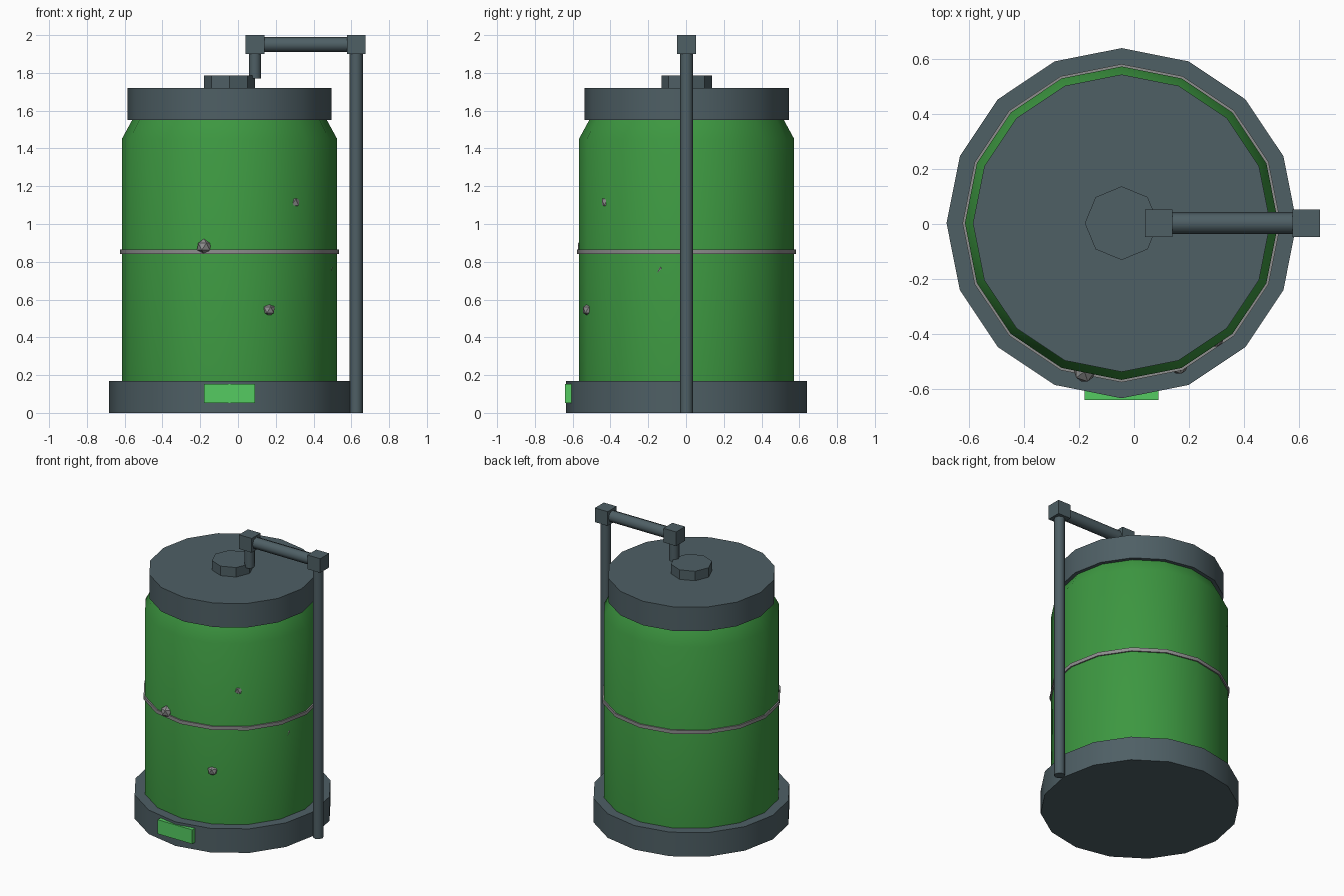
import bpy
import math

cube = bpy.data.objects.get("Cube")
if cube:
    bpy.data.objects.remove(cube, do_unlink=True)

CX, CY = -0.045, 0.003       # axis of the drum
PIPE_X, SPOUT_X = 0.626, 0.09
TOP_Z = 1.95                 # height of the overhead pipe


def material(name, r, g, b):
    mat = bpy.data.materials.new(name)
    mat.use_nodes = True
    mat.diffuse_color = (r, g, b, 1)
    mat.node_tree.nodes["Principled BSDF"].inputs["Base Color"].default_value = (r, g, b, 1)
    return mat


steel = material("dark steel", 0.077, 0.115, 0.13)
green = material("drum green", 0.046, 0.31, 0.052)
bright = material("bright green", 0.09, 0.6, 0.12)
grey = material("rivet grey", 0.27, 0.27, 0.27)


def finish(name, mat, smooth=None):
    ob = bpy.context.object
    ob.name = name
    ob.data.materials.append(mat)
    if smooth:
        bpy.ops.object.shade_smooth_by_angle(angle=math.radians(smooth))
    return ob


def disc(name, mat, radius, z0, z1, sides=16, x=CX, smooth=35):
    bpy.ops.mesh.primitive_cylinder_add(vertices=sides, radius=radius, depth=z1 - z0,
                                        location=(x, CY, (z0 + z1) / 2))
    return finish(name, mat, smooth)


def box(name, mat, size, loc):
    bpy.ops.mesh.primitive_cube_add(size=1, location=loc)
    ob = finish(name, mat)
    ob.scale = size
    return ob


def lathe(name, mat, profile, sides=16, smooth=40):
    """Turn a (radius, height) profile around the drum axis, with flat caps."""
    verts, faces = [], []
    for r, z in profile:
        for i in range(sides):
            a = 2 * math.pi * i / sides
            verts.append((r * math.cos(a), r * math.sin(a), z))
    for k in range(len(profile) - 1):
        for i in range(sides):
            j = (i + 1) % sides
            faces.append((k * sides + i, k * sides + j, (k + 1) * sides + j, (k + 1) * sides + i))
    faces.append(tuple(reversed(range(sides))))
    faces.append(tuple(range(len(verts) - sides, len(verts))))
    mesh = bpy.data.meshes.new(name)
    mesh.from_pydata(verts, [], faces)
    ob = bpy.data.objects.new(name, mesh)
    bpy.context.collection.objects.link(ob)
    ob.location = (CX, CY, 0)
    bpy.ops.object.select_all(action='DESELECT')
    ob.select_set(True)
    bpy.context.view_layer.objects.active = ob
    return finish(name, mat, smooth)


# Drum: foot, tapered body, band, lid and cap
disc("base", steel, 0.637, 0, 0.17)
lathe("drum_body", green, [(0.57, 0.15), (0.57, 1.45), (0.51, 1.56)])
disc("middle_band", grey, 0.579, 0.84, 0.865)
disc("lid", steel, 0.541, 1.55, 1.72)
disc("lid_cap", steel, 0.134, 1.70, 1.787, sides=8)

# Name plate on the foot
box("front_plate", bright, (0.27, 0.04, 0.1), (CX, -0.621, 0.102))

# Pipework: standing pipe, overhead pipe, spout and square joints
disc("standing_pipe", steel, 0.035, 0, TOP_Z, sides=8, x=PIPE_X, smooth=50)
disc("spout_pipe", steel, 0.033, 1.77, TOP_Z, sides=8, x=SPOUT_X, smooth=50)
overhead = disc("overhead_pipe", steel, 0.04, 0, PIPE_X - SPOUT_X, sides=8, smooth=50)
overhead.rotation_euler = (0, math.pi / 2, 0)
overhead.location = ((PIPE_X + SPOUT_X) / 2, CY, TOP_Z)
for name, x in (("corner_joint", PIPE_X), ("spout_joint", SPOUT_X)):
    box(name, steel, (0.1, 0.1, 0.1), (x, CY, TOP_Z))

# Faceted rivets sunk into the drum wall
rivets = [(-0.18, -0.537, 0.88, 0.042), (0.163, -0.514, 0.545, 0.036),
          (0.295, -0.415, 1.115, 0.036), (0.468, -0.135, 0.755, 0.036)]
for i, (x, y, z, r) in enumerate(rivets):
    bpy.ops.mesh.primitive_ico_sphere_add(subdivisions=1, radius=r, location=(x, y, z))
    finish(f"rivet_{i + 1}", grey)
